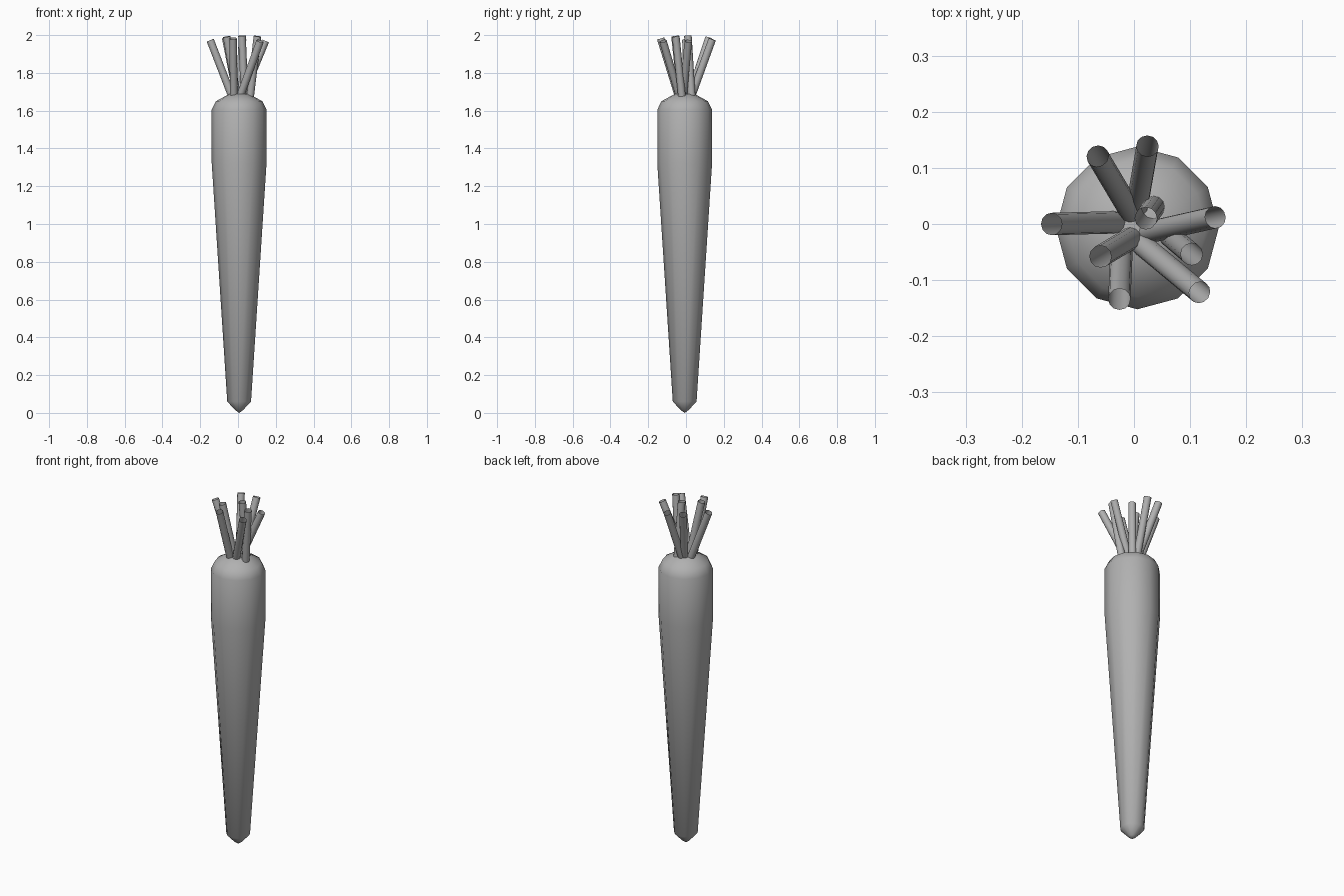
import bpy, bmesh, math
from mathutils import Vector

if "Cube" in bpy.data.objects:
    bpy.data.objects.remove(bpy.data.objects["Cube"])

# Darker grey shared by all parts
grey = bpy.data.materials.new("dark_grey")
grey.diffuse_color = (0.44, 0.44, 0.44, 1)
grey.use_nodes = True
grey.node_tree.nodes["Principled BSDF"].inputs["Base Color"].default_value = grey.diffuse_color


def frame(d):
    """Two unit vectors perpendicular to d."""
    u = d.cross(Vector((0, 1, 0))).normalized()
    return u, d.cross(u).normalized()


def finish(bm, name, angle):
    bmesh.ops.recalc_face_normals(bm, faces=bm.faces)
    mesh = bpy.data.meshes.new(name)
    bm.to_mesh(mesh)
    bm.free()
    mesh.materials.append(grey)
    ob = bpy.data.objects.new(name, mesh)
    bpy.context.collection.objects.link(ob)
    bpy.ops.object.select_all(action='DESELECT')
    ob.select_set(True)
    bpy.context.view_layer.objects.active = ob
    bpy.ops.object.shade_smooth_by_angle(angle=math.radians(angle))
    return ob


def bridge(bm, rings):
    for a, b in zip(rings, rings[1:]):
        n = len(a)
        for i in range(n):
            bm.faces.new((a[i], a[(i + 1) % n], b[(i + 1) % n], b[i]))


# Root: 12-sided tapered body with pointed tip and rounded shoulder
CX, CY, SIDES = 0.006, -0.007, 12
profile = [(0.02, 0.014), (0.063, 0.06), (0.145, 1.32), (0.145, 1.605),
           (0.123, 1.65), (0.055, 1.687)]
bm = bmesh.new()
rings = [[bm.verts.new((CX + r * math.cos(math.tau * i / SIDES),
                        CY + r * math.sin(math.tau * i / SIDES), z))
          for i in range(SIDES)] for r, z in profile]
bridge(bm, rings)
for ring, z in ((rings[0], 0.0), (rings[-1], 1.692)):
    pole = bm.verts.new((CX, CY, z))
    for i in range(SIDES):
        bm.faces.new((ring[i], ring[(i + 1) % SIDES], pole))
finish(bm, "root", 60)


# Stems: open tubes fanning out of the crown (base xy, top xyz)
def stem(index, bx, by, tx, ty, tz, r=0.02, n=12):
    a, b = Vector((bx, by, 1.678)), Vector((tx, ty, tz))
    u, v = frame((b - a).normalized())
    bm = bmesh.new()
    bridge(bm, [[bm.verts.new(p + r * (u * math.cos(math.tau * i / n)
                                       + v * math.sin(math.tau * i / n)))
                 for i in range(n)] for p in (a, b)])
    finish(bm, f"stem_{index}", 40)


stems = [
    (-0.005, 0.02, -0.065, 0.121, 1.985),
    (0.005, 0.03, 0.024, 0.139, 1.978),
    (-0.033, 0.003, -0.147, 0.0, 1.973),
    (-0.005, -0.025, -0.060, -0.058, 1.992),
    (-0.022, -0.04, -0.026, -0.134, 1.982),
    (0.012, -0.035, 0.117, -0.122, 1.968),
    (0.065, -0.022, 0.103, -0.054, 1.994),
    (0.025, -0.015, 0.145, 0.012, 1.968),
    (0.035, 0.03, 0.021, 0.01, 1.997),
]
for k, s in enumerate(stems, 1):
    stem(k, *s)
